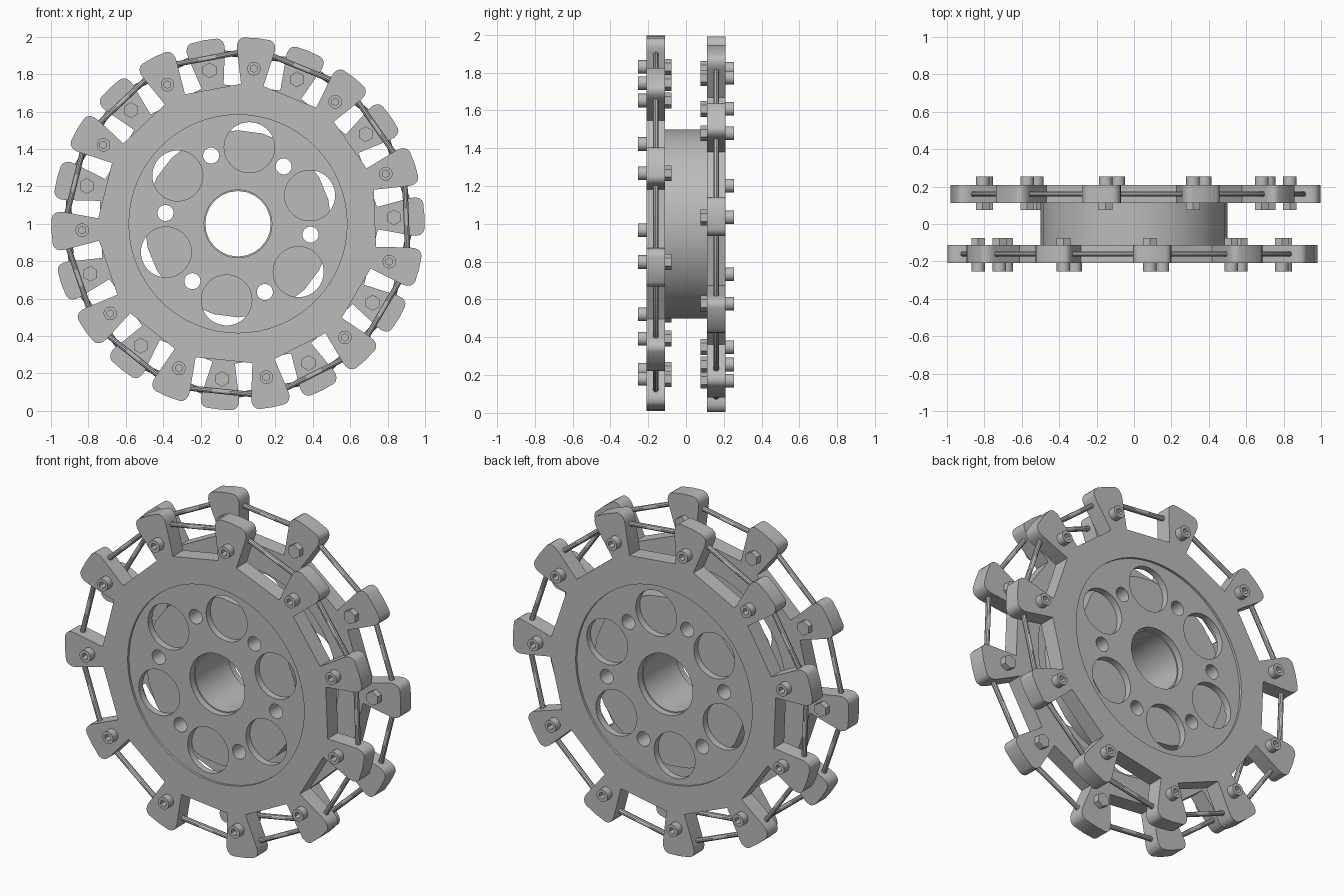
import bpy
from math import sin, cos, pi, radians

if "Cube" in bpy.data.objects:
    bpy.data.objects.remove(bpy.data.objects["Cube"])

metal = bpy.data.materials.new("grey_metal")
GREY = (0.5, 0.5, 0.5, 1)
metal.diffuse_color = GREY
metal.use_nodes = True
metal.node_tree.nodes["Principled BSDF"].inputs["Base Color"].default_value = GREY

LUGS = 11
PITCH = 2 * pi / LUGS
START = radians(5.85)
HOLE_START = radians(8.5)


def polar(r, a):
    """Point at radius r, angle a clockwise from straight up."""
    return r * sin(a), r * cos(a)


def circle(r, n=48, centre=(0, 0)):
    pts = [polar(r, 2 * pi * i / n) for i in range(n)]
    return [(centre[0] + x, centre[1] + y) for x, y in pts]


def make(name, loops, y, thickness=0, bevel=0):
    """Flat outline with holes made into a slab, or a round rod along the loop."""
    cu = bpy.data.curves.new(name, "CURVE")
    if bevel:
        cu.dimensions = "3D"
        cu.bevel_depth = bevel
        cu.bevel_resolution = 3
    else:
        cu.dimensions = "2D"
        cu.fill_mode = "BOTH"
        cu.extrude = thickness / 2
    for pts in loops:
        sp = cu.splines.new("POLY")
        sp.points.add(len(pts) - 1)
        for p, (px, py) in zip(sp.points, pts):
            p.co = (px, py, 0, 1)
        sp.use_cyclic_u = True
    ob = bpy.data.objects.new(name, cu)
    bpy.context.collection.objects.link(ob)
    ob.location = (0, y, 1)
    ob.rotation_euler = (pi / 2, 0, 0)
    bpy.ops.object.select_all(action="DESELECT")
    ob.select_set(True)
    bpy.context.view_layer.objects.active = ob
    bpy.ops.object.convert(target="MESH")
    ob = bpy.context.object
    ob.data.materials.clear()
    ob.data.materials.append(metal)
    bpy.ops.object.shade_smooth_by_angle(angle=radians(32))
    return ob


# Half outline of one flared lug: (sideways, outward)
half = [(0.06, 0.746), (0.1, 0.925), (0.103, 0.95), (0.098, 0.972),
        (0.086, 0.987), (0.07, 0.994)]
lug = [(-t, r) for t, r in half] + [(0, 0.998)] + half[::-1]


def ring_outline(start):
    pts = []
    for i in range(LUGS):
        a = start + i * PITCH
        pts += [(t * cos(a) + r * sin(a), r * cos(a) - t * sin(a)) for t, r in lug]
    return pts


def hole_circle(radius, dist, offset, n):
    return [circle(radius, n, polar(dist, HOLE_START + offset + i * pi / 3))
            for i in range(6)]


small_holes = hole_circle(0.043, 0.392, pi / 6, 24)
large_holes = hole_circle(0.135, 0.413, 0, 48)

# Central drum with bore and through holes
make("drum", [circle(0.5, 24), circle(0.175, 24)] + small_holes, 0, 0.31)

for side, label, start in ((-1, "front", START), (1, "back", START - PITCH / 2)):
    # Lugged rim and the recessed hub disc inside it
    make(label + "_rim", [ring_outline(start), circle(0.583, 64)], side * 0.16, 0.098)
    make(label + "_hub_disc", [circle(0.584, 64), circle(0.181)] + small_holes + large_holes,
         side * 0.175, 0.04)
    # Rod linking all the lugs
    angles = [start + i * PITCH for i in range(LUGS)]
    make(label + "_rods", [[polar(0.938, a) for a in angles]], side * 0.16, bevel=0.015)
    # Socket bolt heads outside, hex nuts inside
    heads, nuts = [], []
    for a in angles:
        c = polar(0.834, a)
        heads += [circle(0.036, 24, c), circle(0.02, 6, c)]
        nuts.append(circle(0.042, 6, c))
    make(label + "_bolt_heads", heads, side * 0.231, 0.046)
    make(label + "_nuts", nuts, side * 0.094, 0.036)
